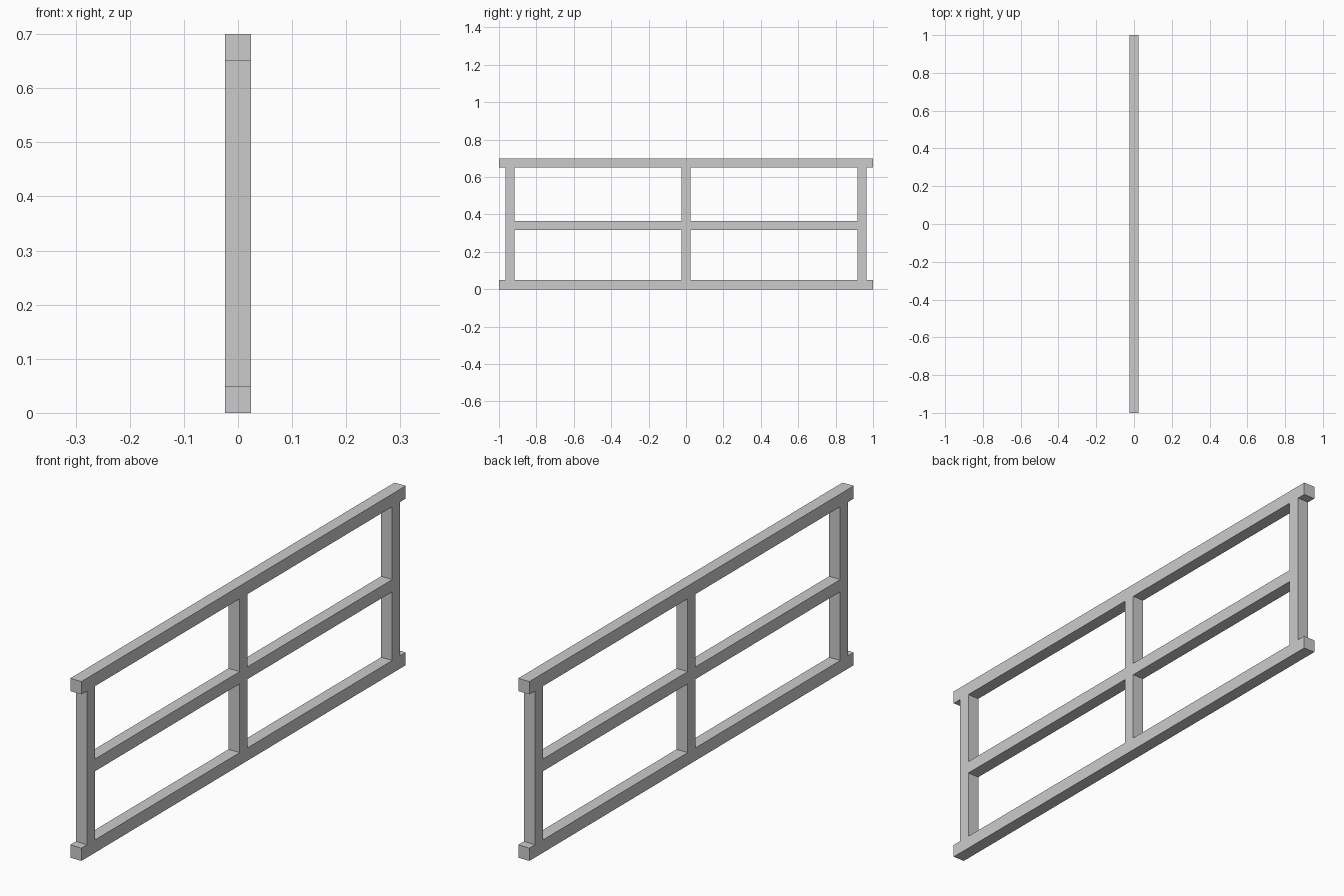
import bpy

cube = bpy.data.objects.get("Cube")
if cube:
    bpy.data.objects.remove(cube, do_unlink=True)

# Single grey finish
grey = bpy.data.materials.new("grey_metal")
grey.use_nodes = True
colour = (0.6, 0.6, 0.6, 1)
grey.diffuse_color = colour
grey.node_tree.nodes["Principled BSDF"].inputs["Base Color"].default_value = colour

BAR = 0.048
HEIGHT = 0.70
RAIL = 0.05
POST_Y = 0.941
MID_Z = 0.342


def bar(name, y0, y1, z0, z1):
    """Square bar spanning the given y and z ranges."""
    bpy.ops.mesh.primitive_cube_add(size=1, location=(0, (y0 + y1) / 2, (z0 + z1) / 2))
    ob = bpy.context.object
    ob.name = name
    ob.scale = (BAR, y1 - y0, z1 - z0)
    bpy.ops.object.transform_apply(location=False, rotation=False, scale=True)
    ob.data.materials.append(grey)


# Full-length rails
bar("bottom_rail", -1, 1, 0, RAIL)
bar("top_rail", -1, 1, HEIGHT - RAIL, HEIGHT)

# Posts standing between the rails
half = BAR / 2
for name, y in (("front_post", -POST_Y), ("middle_post", 0), ("back_post", POST_Y)):
    bar(name, y - half, y + half, RAIL, HEIGHT - RAIL)

# Middle rail, fitted between the posts
bar("front_middle_rail", -POST_Y + half, -half, MID_Z - half, MID_Z + half)
bar("back_middle_rail", half, POST_Y - half, MID_Z - half, MID_Z + half)
